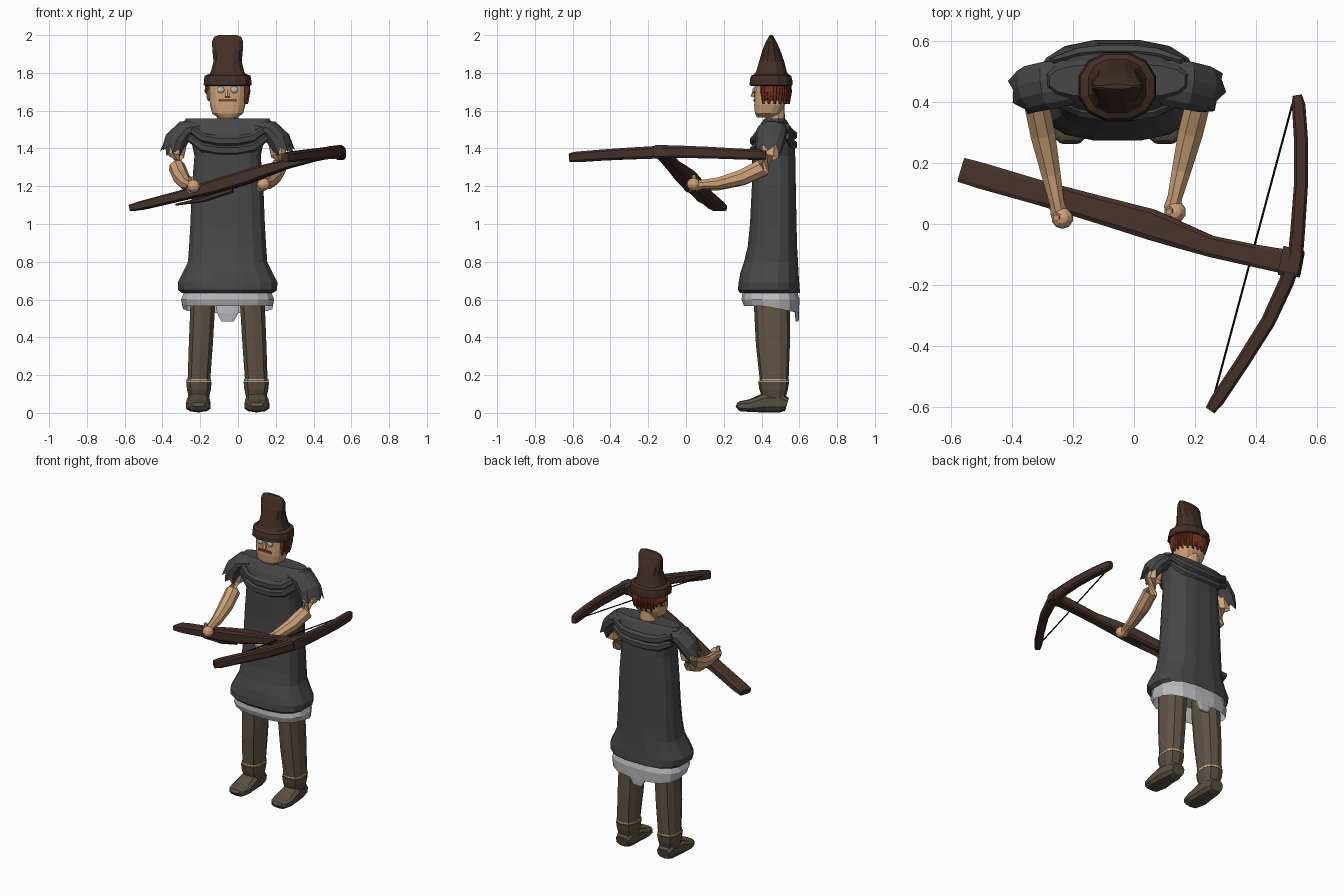
import bpy, bmesh, math
from mathutils import Vector

CX = -0.055  # body centre line


def mat(name, r, g, b):
    m = bpy.data.materials.new(name)
    m.diffuse_color = (r, g, b, 1)
    return m


CLOTH = mat("charcoal_cloth", 0.062, 0.062, 0.064)
TROUSER = mat("olive_brown", 0.115, 0.089, 0.062)
BOOT = mat("boot_brown", 0.100, 0.078, 0.055)
SKIN = mat("skin", 0.62, 0.36, 0.19)
WOOD = mat("dark_wood", 0.060, 0.031, 0.023)
FELT = mat("hat_brown", 0.056, 0.027, 0.019)
HAIR = mat("red_hair", 0.16, 0.030, 0.012)
LINEN = mat("pale_linen", 0.50, 0.50, 0.52)
LIP = mat("lip_red", 0.22, 0.05, 0.025)
BLACK = mat("black_string", 0.006, 0.006, 0.006)


def finish(bm, name, material):
    bmesh.ops.recalc_face_normals(bm, faces=bm.faces)
    me = bpy.data.meshes.new(name)
    bm.to_mesh(me)
    bm.free()
    me.materials.append(material)
    ob = bpy.data.objects.new(name, me)
    bpy.context.collection.objects.link(ob)
    return ob


def tube(name, pts, radii, material, n=8, power=2.0, jag=0.0, upright=False,
         start=True, end=True):
    """Loft superellipse rings along a path; upright keeps the rings level."""
    bm = bmesh.new()
    pts = [Vector(p) for p in pts]
    rings = []
    for i, p in enumerate(pts):
        t = (pts[min(i + 1, len(pts) - 1)] - pts[max(i - 1, 0)]).normalized()
        if upright:
            t, side, up = Vector((0, 0, 1)), Vector((1, 0, 0)), Vector((0, 1, 0))
        else:
            ref = Vector((0, 0, 1)) if abs(t.z) < 0.9 else Vector((0, 1, 0))
            side = t.cross(ref).normalized()
            up = side.cross(t)
        a, b = radii[i] if isinstance(radii[i], tuple) else (radii[i], radii[i])
        ring = []
        for k in range(n):
            th = 2 * math.pi * (k + 0.5) / n
            c, s = math.cos(th), math.sin(th)
            u = math.copysign(abs(c) ** (2 / power), c) * a
            v = math.copysign(abs(s) ** (2 / power), s) * b
            w = jag * (1 if k % 2 else -1) if i == len(pts) - 1 else 0
            ring.append(bm.verts.new(p + side * u + up * v + t * w))
        rings.append(ring)
    for r0, r1 in zip(rings, rings[1:]):
        for k in range(n):
            j = (k + 1) % n
            bm.faces.new((r0[k], r0[j], r1[j], r1[k]))
    if start:
        bm.faces.new(rings[0])
    if end:
        bm.faces.new(rings[-1])
    return finish(bm, name, material)


def stack(name, rows, material, x=CX, **kw):
    """Upright loft from rows of (z, half width, y front, y back)."""
    return tube(name, [(x, (f + b) / 2, z) for z, w, f, b in rows],
                [(w, (b - f) / 2) for z, w, f, b in rows], material,
                upright=True, **kw)


def ball(name, loc, size, material):
    bm = bmesh.new()
    bmesh.ops.create_uvsphere(bm, u_segments=10, v_segments=6, radius=1)
    for v in bm.verts:
        v.co = Vector(loc) + Vector([v.co[i] * size[i] for i in range(3)])
    return finish(bm, name, material)


# Tunic
stack("tunic", [(0.635, .245, .285, .605), (0.65, .265, .272, .605), (0.69, .268, .276, .602),
                (0.74, .242, .285, .598), (0.80, .213, .305, .595), (0.88, .207, .325, .59),
                (1.00, .200, .337, .587), (1.20, .192, .347, .583), (1.36, .178, .347, .58),
                (1.44, .195, .352, .575), (1.50, .225, .375, .56), (1.54, .235, .40, .54),
                (1.558, .225, .415, .525)], CLOTH, n=16, power=2.7, start=False)

# Linen hem, lower at the back, with a hanging tail
hem = stack("linen_hem", [(0.68, .24, .295, .59), (0.63, .238, .295, .595),
                          (0.60, .25, .292, .603), (0.565, .240, .305, .60)],
            LINEN, n=16, power=2.7, end=False)
for v in hem.data.vertices:
    if v.co.z < 0.58:
        v.co.z -= max(0, v.co.y - 0.42) * 0.2
stack("hem_tail", [(0.60, .065, .575, .60), (0.53, .06, .575, .60), (0.485, .035, .58, .597)],
      LINEN, n=8, power=3)

# Draped collar folds, front and back
for name, y0, y1, dz in (("front_fold", .405, .358, 0), ("back_fold", .535, .568, .03)):
    for i in range(2):
        z = 1.515 - i * 0.05
        tube(f"{name}_{i}", [(CX + s * w, y0 + (y1 - y0) * f, z - d * f + dz * f)
                             for s, w, f, d in ((-1, .215, 0, .1), (-1, .13, .75, .08), (-1, .05, 1, .075),
                                                (1, .05, 1, .075), (1, .13, .75, .08), (1, .215, 0, .1))],
             [(.012, .02), (.02, .026), (.022, .028), (.022, .028), (.02, .026), (.012, .02)],
             CLOTH, n=6)

# Sleeves, arms, legs and boots on both sides
for side, s in (("left", -1), ("right", 1)):
    tube(side + "_sleeve", [(CX + s * .15, .465, 1.51), (CX + s * .225, .455, 1.495),
                            (CX + s * .275, .445, 1.44), (CX + s * .30, .435, 1.385)],
         [(.075, .045), (.082, .055), (.08, .06), (.075, .052)],
         CLOTH, n=12, jag=.02, end=False)
    hand = Vector((-.245, .03, 1.19)) if s < 0 else Vector((.125, .05, 1.20))
    elbow = Vector((CX + s * .268, .41, 1.30))
    tube(side + "_arm", [(CX + s * .25, .45, 1.46), (CX + s * .272, .445, 1.36), elbow,
                         elbow.lerp(hand, .3) - Vector((0, 0, .022)),
                         elbow.lerp(hand, .65) - Vector((0, 0, .02)),
                         elbow.lerp(hand, .9), hand],
         [(.045, .045), (.045, .05), (.044, .05), (.044, .044), (.034, .034), (.026, .026), (.03, .03)],
         SKIN, n=8)
    fist = hand + Vector((.01, -.01, .01))
    ball(side + "_hand", fist, (.036, .036, .035), SKIN)
    tube(side + "_thumb", [fist + Vector((-.015, .01, 0)), fist + Vector((-.02, 0, .05))],
         [.016, .011], SKIN, n=6)

    xt, xb = CX + s * .132, CX + s * .152
    tube(side + "_leg", [(xt, .455, .74), (xt, .455, .56), ((xt + xb) / 2, .46, .36), (xb, .467, .17)],
         [(.07, .097), (.068, .095), (.066, .09), (.062, .076)], TROUSER, n=10, power=2.6, upright=True)
    stack(side + "_boot_cord", [(.168, .067, .388, .545), (.18, .067, .388, .545)],
          SKIN, x=xb, n=10, power=2.6)
    stack(side + "_boot_shaft", [(.03, .05, .42, .53), (.09, .058, .40, .53), (.125, .066, .388, .54),
                                 (.165, .07, .382, .546)], BOOT, x=xb, n=10, power=2.6)
    xf = xb + s * .003
    tube(side + "_boot_foot", [(xb, .535, .045), (xb, .50, .055), (xf, .42, .055), (xf, .34, .038),
                               (xf, .285, .036), (xf, .268, .045)],
         [(.045, .035), (.055, .053), (.062, .053), (.068, .034), (.055, .027), (.035, .012)],
         BOOT, n=10, power=2.8)

# Neck, head and face
stack("neck", [(1.53, .085, .405, .535), (1.555, .06, .42, .525), (1.63, .052, .42, .52)], SKIN, n=10)
stack("head", [(1.565, .055, .375, .48), (1.585, .083, .364, .50), (1.63, .095, .36, .525),
               (1.70, .099, .362, .535), (1.76, .10, .365, .54)], SKIN, n=16, power=2.8)
tube("nose", [(CX, .362, 1.715), (CX, .358, 1.69), (CX, .352, 1.672)],
     [(.008, .005), (.012, .01), (.015, .012)], SKIN, n=6)
for side, s in (("left", -1), ("right", 1)):
    ball(side + "_eye", (CX + s * .036, .366, 1.71), (.021, .014, .018), LINEN)
    ball(side + "_ear", (CX + s * .1, .445, 1.68), (.012, .02, .03), SKIN)
stack("mouth", [(1.648, .05, .3565, .365), (1.663, .046, .3565, .365)], LIP, n=8, power=6)

# Hair strands around the sides and back
for i in range(22):
    a = math.radians(-25 + i * 9.3)
    c, s = math.cos(a), math.sin(a)
    z = 1.635 + (.018 if i % 2 else 0) + (.03 if i > 17 else 0)
    tube(f"hair_strand_{i}", [(CX + c * .10, .45 + s * .088, 1.76),
                              (CX + c * .108, .45 + s * .096, 1.70),
                              (CX + c * .104, .45 + s * .094, z)],
         [.017, .016, .006], HAIR, n=5)

# Hat: rolled brim and a crown pinched to a ridge
stack("hat_brim", [(1.73, .115, .345, .555), (1.735, .131, .333, .567), (1.765, .129, .335, .566),
                   (1.785, .125, .342, .56), (1.795, .10, .36, .54)], FELT, n=12, power=2.2)
stack("hat_crown", [(1.78, .105, .352, .548), (1.81, .09, .37, .535), (1.86, .077, .385, .522),
                    (1.92, .083, .403, .50), (1.965, .085, .422, .48), (1.99, .075, .437, .465),
                    (2.0, .05, .443, .459)], FELT, n=12, power=2.4)

# Crossbow stock and trigger lever
tube("stock", [(-.565, .177, 1.085), (-.50, .158, 1.10), (-.30, .10, 1.15), (-.10, .043, 1.205),
               (.05, 0, 1.25), (.14, -.033, 1.28), (.25, -.073, 1.315), (.40, -.105, 1.355),
               (.52, -.128, 1.382)],
     [(.042, .018), (.044, .024), (.042, .028), (.047, .038), (.052, .038), (.045, .033),
      (.036, .026), (.038, .026), (.042, .028)], WOOD, n=8, power=5)
tube("stock_head", [(.485, -.12, 1.378), (.548, -.132, 1.388)],
     [(.05, .034), (.045, .032)], WOOD, n=8, power=5)
tube("trigger_lever", [(-.33, .11, 1.102), (-.18, .068, 1.13), (-.03, .025, 1.185)],
     [(.008, .005), (.011, .014), (.013, .02)], WOOD, n=6)

# Bow limbs and string
tube("bow", [(.25, -.61, 1.352), (.275, -.575, 1.355), (.355, -.455, 1.364), (.44, -.32, 1.372),
             (.50, -.19, 1.378), (.53, -.10, 1.382), (.537, -.02, 1.382), (.547, .12, 1.378),
             (.548, .27, 1.371), (.54, .39, 1.366), (.535, .422, 1.365)],
     [(.018, .024), (.024, .029), (.024, .03), (.025, .032), (.026, .034), (.026, .035),
      (.025, .034), (.024, .032), (.024, .03), (.023, .029), (.016, .024)], WOOD, n=8, power=4)
tube("bow_string", [(.265, -.555, 1.357), (.52, .395, 1.368)], [.004, .004], BLACK, n=6)
